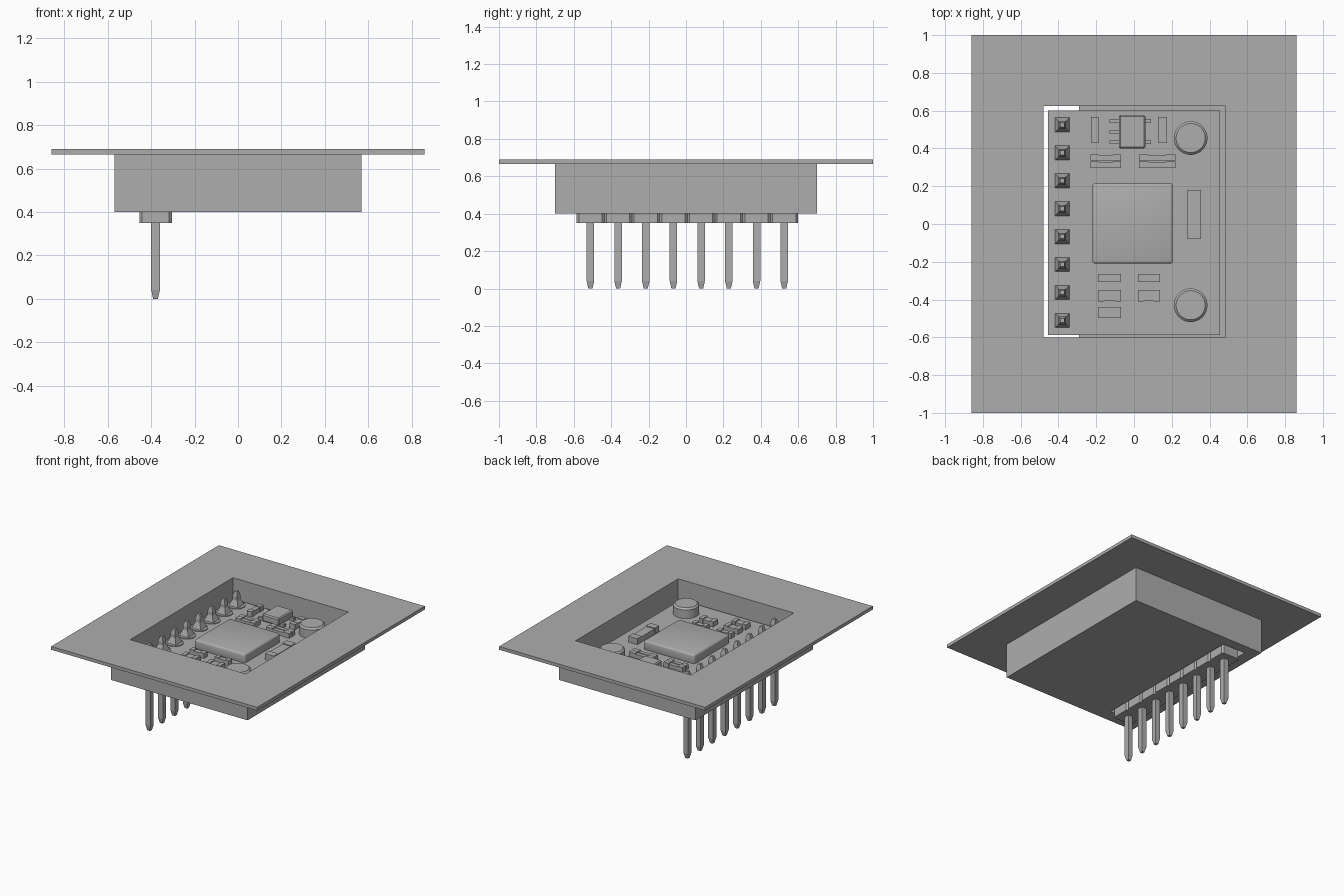
import bpy, bmesh, math

if "Cube" in bpy.data.objects:
    bpy.data.objects.remove(bpy.data.objects["Cube"], do_unlink=True)

grey = bpy.data.materials.new("plain_grey")
grey.use_nodes = True
tone = (0.42, 0.42, 0.42, 1)
grey.diffuse_color = tone
grey.node_tree.nodes["Principled BSDF"].inputs["Base Color"].default_value = tone


def finish(name, bm, smooth=False):
    bmesh.ops.recalc_face_normals(bm, faces=bm.faces[:])
    mesh = bpy.data.meshes.new(name)
    bm.to_mesh(mesh)
    bm.free()
    mesh.materials.append(grey)
    ob = bpy.data.objects.new(name, mesh)
    bpy.context.collection.objects.link(ob)
    if smooth:
        bpy.ops.object.select_all(action="DESELECT")
        ob.select_set(True)
        bpy.context.view_layer.objects.active = ob
        bpy.ops.object.shade_smooth_by_angle(angle=math.radians(35))
    return ob


def rect(bm, x0, x1, y0, y1, z):
    return [bm.verts.new(p) for p in ((x0, y0, z), (x1, y0, z), (x1, y1, z), (x0, y1, z))]


def bridge(bm, a, b):
    for i in range(len(a)):
        j = (i + 1) % len(a)
        bm.faces.new((a[i], a[j], b[j], b[i]))


def add_box(bm, x0, x1, y0, y1, z0, z1):
    low, high = rect(bm, x0, x1, y0, y1, z0), rect(bm, x0, x1, y0, y1, z1)
    bridge(bm, low, high)
    bm.faces.new(low)
    bm.faces.new(high)


def box(name, *dims, bevel=0, segments=1, upright=False):
    bm = bmesh.new()
    add_box(bm, *dims)
    if bevel:
        edges = [e for e in bm.edges
                 if not upright or abs(e.verts[0].co.z - e.verts[1].co.z) > 0.01]
        bmesh.ops.bevel(bm, geom=edges, offset=bevel, segments=segments,
                        profile=0.5, affect="EDGES")
    return finish(name, bm, segments > 1)


def lathe(name, x, y, profile, sides=32):
    """Stack of rings given as (radius, height), capped at both ends."""
    bm = bmesh.new()
    rings = [[bm.verts.new((x + r * math.cos(math.tau * (i + 0.5) / sides),
                            y + r * math.sin(math.tau * (i + 0.5) / sides), z))
              for i in range(sides)] for r, z in profile]
    for a, b in zip(rings, rings[1:]):
        bridge(bm, a, b)
    bm.faces.new(rings[0])
    bm.faces.new(rings[-1])
    return finish(name, bm, sides > 8)


# Main heights
base, floor_top, board_top, rim_low, rim_top = 0.40, 0.495, 0.545, 0.665, 0.69

# Tray: flange, walls and slotted floor as one closed skin
slot = (-0.48, -0.29, -0.60, 0.625)
opening = (-0.48, 0.485, -0.60, 0.625)
body = (-0.57, 0.57, -0.70, 0.70)
flange = (-0.86, 0.86, -1, 1)
bm = bmesh.new()
steps = [(slot, base), (body, base), (body, rim_low), (flange, rim_low),
         (flange, rim_top), (opening, rim_top), (opening, floor_top), (slot, floor_top)]
loops = [rect(bm, *r, z) for r, z in steps]
for i, loop in enumerate(loops):
    bridge(bm, loop, loops[(i + 1) % len(loops)])
bmesh.ops.remove_doubles(bm, verts=bm.verts[:], dist=0.0001)
finish("mounting_tray", bm)

# Circuit board
box("circuit_board", -0.455, 0.455, -0.587, 0.60, floor_top + 0.001, board_top)

# Pin header: plastic blocks, square pins, pads and solder fillets
pin_x, pitch = -0.38, 0.148
corner = math.sqrt(2)
for i in range(8):
    y = 0.007 + (i - 3.5) * pitch
    box(f"header_block_{i + 1}", pin_x - 0.075, pin_x + 0.075, y - pitch / 2, y + pitch / 2,
        0.35, floor_top, bevel=0.012, upright=True)
    lathe(f"header_pin_{i + 1}", pin_x, y,
          [(0.011 * corner, 0), (0.02 * corner, 0.04), (0.02 * corner, 0.62),
           (0.011 * corner, 0.655)], sides=4)
    lathe(f"solder_pad_{i + 1}", pin_x, y,
          [(0.061, board_top - 0.005), (0.061, board_top + 0.006)])
    lathe(f"solder_fillet_{i + 1}", pin_x, y,
          [(0.04 * corner, board_top), (0.02 * corner, board_top + 0.05)], sides=4)

# Large central chip
box("main_chip", -0.22, 0.205, -0.21, 0.215, board_top - 0.01, 0.612, bevel=0.014, segments=3)

# Small regulator chip with five legs
box("regulator_chip", -0.08, 0.06, 0.40, 0.577, board_top + 0.008, 0.61, bevel=0.008)
bm = bmesh.new()
for x0, x1, rows in ((-0.13, -0.07, (0.545, 0.488, 0.433)), (0.05, 0.09, (0.545, 0.433))):
    for y in rows:
        add_box(bm, x0, x1, y - 0.01, y + 0.01, board_top, board_top + 0.022)
finish("regulator_legs", bm)

# Round capacitors
for name, y in (("back_round_capacitor", 0.455), ("front_round_capacitor", -0.43)):
    lathe(name, 0.30, y, [(0.089, board_top), (0.089, 0.61), (0.077, 0.622)])


# Small parts: a body between two slightly larger end caps
def chip_part(name, x0, x1, y0, y1, height, cap=0.26):
    bm = bmesh.new()
    top, inset = board_top + height, 0.003
    if x1 - x0 > y1 - y0:
        c = (x1 - x0) * cap
        add_box(bm, x0, x0 + c, y0, y1, board_top, top)
        add_box(bm, x1 - c, x1, y0, y1, board_top, top)
        add_box(bm, x0 + c, x1 - c, y0 + inset, y1 - inset, board_top, top - 0.006)
    else:
        c = (y1 - y0) * cap
        add_box(bm, x0, x1, y0, y0 + c, board_top, top)
        add_box(bm, x0, x1, y1 - c, y1, board_top, top)
        add_box(bm, x0 + inset, x1 - inset, y0 + c, y1 - c, board_top, top - 0.006)
    finish(name, bm)


chip_part("back_right_capacitor", -0.228, -0.185, 0.43, 0.566, 0.04)
chip_part("back_left_capacitor", 0.127, 0.175, 0.43, 0.566, 0.04)
chip_part("side_capacitor", 0.28, 0.355, -0.08, 0.18, 0.045, 0.2)
for n, y0 in enumerate((0.333, 0.296)):
    chip_part(f"right_resistor_{n + 1}", -0.23, -0.07, y0, y0 + 0.035, 0.035)
    chip_part(f"left_resistor_{n + 1}", 0.026, 0.22, y0, y0 + 0.035, 0.035)
for n, (y0, y1) in enumerate(((-0.307, -0.265), (-0.41, -0.35), (-0.497, -0.44))):
    chip_part(f"front_right_part_{n + 1}", -0.19, -0.07, y0, y1, 0.038)
    if n < 2:
        chip_part(f"front_left_part_{n + 1}", 0.02, 0.137, y0, y1, 0.038)
